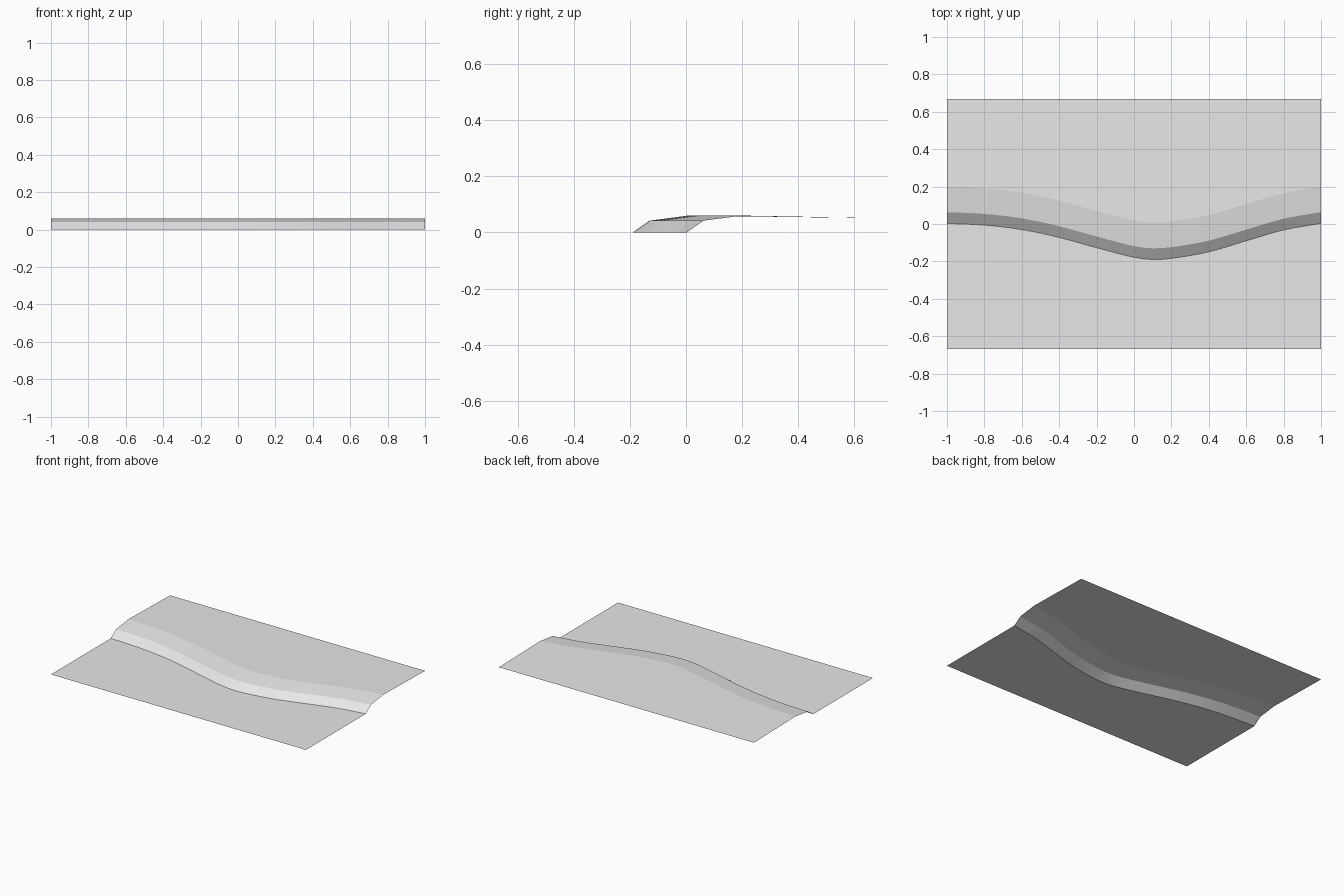
import bpy, bmesh

if "Cube" in bpy.data.objects:
    bpy.data.objects.remove(bpy.data.objects["Cube"])

# Line of the slope's foot: (x, y) control points
FOOT = [(-1.0, 0.003), (-0.8, -0.006), (-0.6, -0.03), (-0.4, -0.072),
        (-0.2, -0.127), (0.0, -0.178), (0.1, -0.19), (0.2, -0.184),
        (0.4, -0.149), (0.6, -0.09), (0.8, -0.032), (1.0, 0.003)]
HALF_DEPTH = 0.667
SEGMENTS = 40


def foot_y(x):
    """Smooth cubic through the control points."""
    def slope(k):
        a, b = FOOT[max(k - 1, 0)], FOOT[min(k + 1, len(FOOT) - 1)]
        return (b[1] - a[1]) / (b[0] - a[0])
    i = max(k for k in range(len(FOOT) - 1) if FOOT[k][0] <= x + 1e-9)
    (x0, y0), (x1, y1) = FOOT[i], FOOT[i + 1]
    h = x1 - x0
    t = (x - x0) / h
    return ((2*t**3 - 3*t**2 + 1) * y0 + (t**3 - 2*t**2 + t) * h * slope(i)
            + (3*t**2 - 2*t**3) * y1 + (t**3 - t**2) * h * slope(i + 1))


# Ground sheet: lower flat, steep bank, gentle shoulder, upper flat
bm = bmesh.new()
rows = []
for i in range(SEGMENTS + 1):
    x = -1 + 2 * i / SEGMENTS
    y = foot_y(x)
    section = [(-HALF_DEPTH, 0), (y, 0), (y + 0.06, 0.042),
               (y + 0.197, 0.06), (HALF_DEPTH, 0.051)]
    rows.append([bm.verts.new((x, py, pz)) for py, pz in section])
for a, b in zip(rows, rows[1:]):
    for j in range(len(a) - 1):
        bm.faces.new((a[j], b[j], b[j + 1], a[j + 1]))

mesh = bpy.data.meshes.new("terrain_step")
bm.to_mesh(mesh)
bm.free()
terrain = bpy.data.objects.new("terrain_step", mesh)
bpy.context.collection.objects.link(terrain)

# Plain grey surface
grey = bpy.data.materials.new("light_grey")
grey.diffuse_color = (0.8, 0.8, 0.8, 1)
grey.use_nodes = True
grey.node_tree.nodes["Principled BSDF"].inputs["Base Color"].default_value = grey.diffuse_color
mesh.materials.append(grey)

# Smooth along the bends, crisp at the foot and top of the bank
bpy.context.view_layer.objects.active = terrain
terrain.select_set(True)
bpy.ops.object.shade_smooth_by_angle(angle=0.09)
